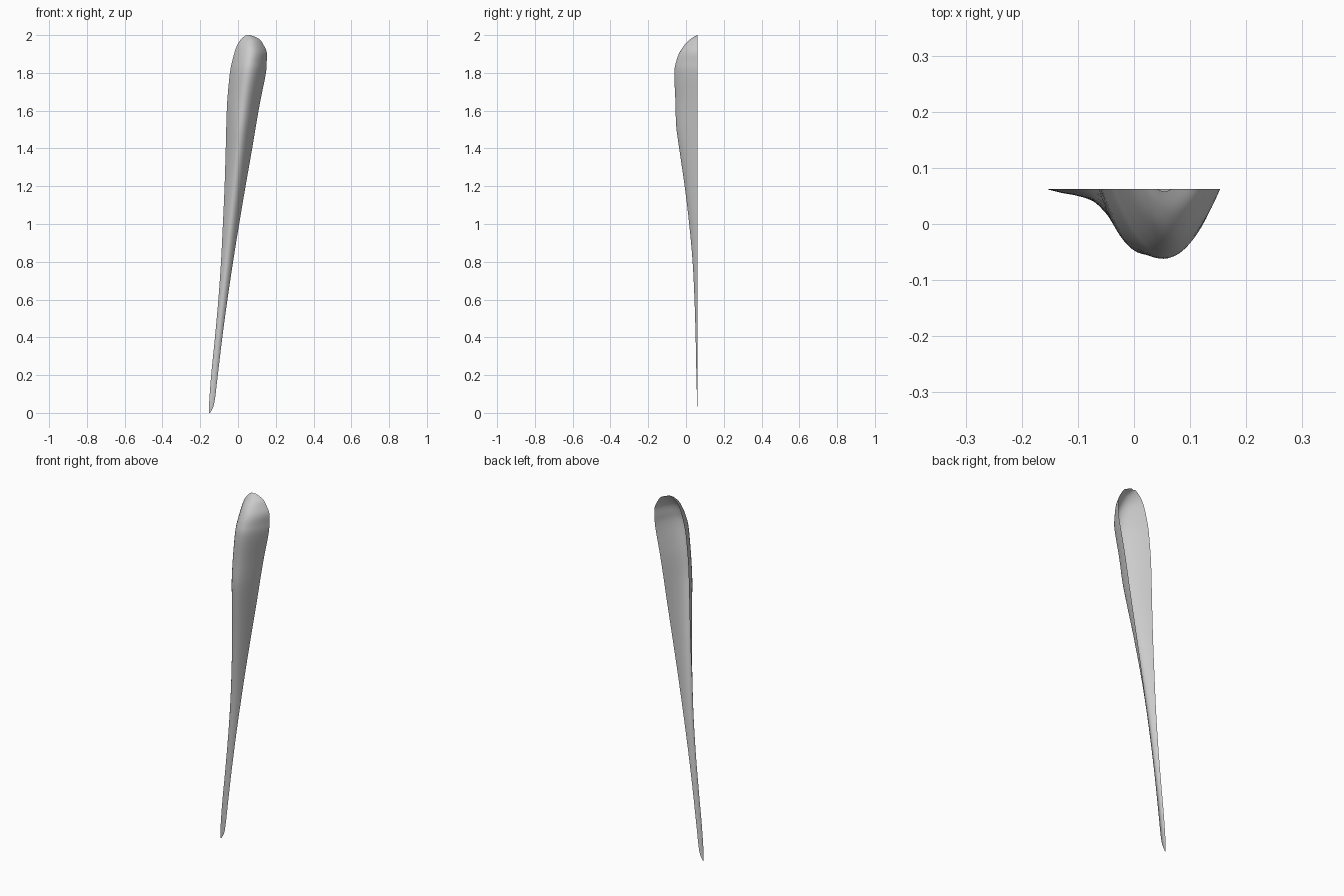
import bpy, bmesh

if "Cube" in bpy.data.objects:
    bpy.data.objects.remove(bpy.data.objects["Cube"])

# Stations up the blade: height, left edge, right edge, frontmost y
STATIONS = [
    (0.00, -0.153, -0.148, 0.061), (0.05, -0.153, -0.126, 0.059),
    (0.20, -0.142, -0.107, 0.055), (0.40, -0.122, -0.083, 0.051),
    (0.60, -0.104, -0.056, 0.045), (0.80, -0.090, -0.026, 0.035),
    (1.00, -0.080, 0.006, 0.017), (1.20, -0.071, 0.040, -0.007),
    (1.40, -0.065, 0.075, -0.036), (1.52, -0.062, 0.095, -0.052),
    (1.65, -0.057, 0.118, -0.056), (1.80, -0.043, 0.148, -0.062),
    (1.86, -0.031, 0.152, -0.052), (1.91, -0.018, 0.152, -0.033),
    (1.95, -0.003, 0.134, -0.006), (1.98, 0.018, 0.112, 0.025),
    (2.00, 0.043, 0.066, 0.058),
]
BACK = 0.062
SEGMENTS = 24
STEPS = 4


def spline(a, b, c, d, t):
    """Catmull-Rom blend between stations b and c."""
    return tuple(0.5 * (2 * q + (r - p) * t + (2 * p - 5 * q + 4 * r - s) * t * t
                        + (3 * q - p - 3 * r + s) * t ** 3)
                 for p, q, r, s in zip(a, b, c, d))


# Smooth the station list
rows = []
last = len(STATIONS) - 1
for i in range(last):
    a, d = STATIONS[max(i - 1, 0)], STATIONS[min(i + 2, last)]
    for k in range(STEPS):
        rows.append(spline(a, STATIONS[i], STATIONS[i + 1], d, k / STEPS))
rows.append(STATIONS[-1])

# Open-backed tapered shell with parabolic cross-sections
bm = bmesh.new()
grid = []
for z, left, right, front in rows:
    ring = []
    for j in range(SEGMENTS + 1):
        t = 2 * j / SEGMENTS - 1
        x = (left + right) / 2 + t * (right - left) / 2
        ring.append(bm.verts.new((x, BACK - (BACK - front) * (1 - t * t), z)))
    grid.append(ring)
for low, high in zip(grid, grid[1:]):
    for j in range(SEGMENTS):
        bm.faces.new((low[j], low[j + 1], high[j + 1], high[j]))

mesh = bpy.data.meshes.new("tapered_shell")
bm.to_mesh(mesh)
bm.free()
mesh.shade_smooth()
shell = bpy.data.objects.new("tapered_shell", mesh)
bpy.context.collection.objects.link(shell)
